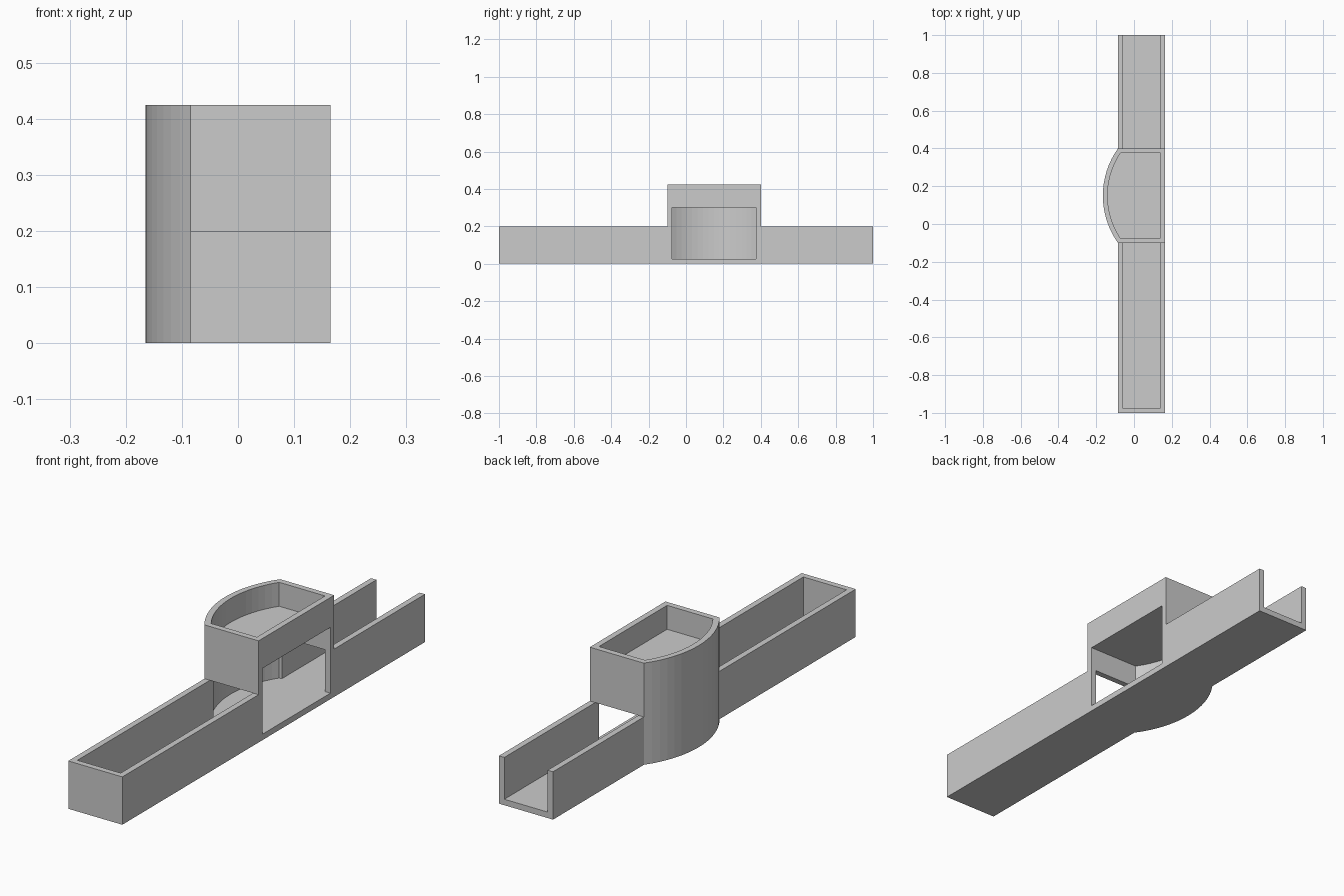
import bpy, bmesh, math

if "Cube" in bpy.data.objects:
    bpy.data.objects.remove(bpy.data.objects["Cube"])

W = 0.025                       # wall thickness
XL, XR = -0.085, 0.165          # trough sides
Y0, Y1 = -0.1, 0.4              # housing ends
LOW, TOP = 0.2, 0.425           # trough and housing heights
YC = (Y0 + Y1) / 2
R = 0.4306                      # bowed wall radius
CX = -0.165 + R
SEG = 16


def prism(name, pts, z0, z1):
    bm = bmesh.new()
    face = bm.faces.new([bm.verts.new((x, y, z0)) for x, y in pts])
    ext = bmesh.ops.extrude_face_region(bm, geom=[face])
    for g in ext["geom"]:
        if isinstance(g, bmesh.types.BMVert):
            g.co.z = z1
    bmesh.ops.recalc_face_normals(bm, faces=bm.faces)
    mesh = bpy.data.meshes.new(name)
    bm.to_mesh(mesh)
    bm.free()
    ob = bpy.data.objects.new(name, mesh)
    bpy.context.collection.objects.link(ob)
    return ob


def rect(x0, x1, y0, y1):
    return [(x0, y0), (x1, y0), (x1, y1), (x0, y1)]


def arc(r, half):
    # bowed left wall, from the rear end to the front end
    a = math.asin(half / r)
    angles = [a - 2 * a * i / SEG for i in range(SEG + 1)]
    return [(CX - r * math.cos(t), YC + r * math.sin(t)) for t in angles]


def cut(ob, cutter):
    cutter.hide_render = True
    mod = ob.modifiers.new(cutter.name, 'BOOLEAN')
    mod.operation = 'DIFFERENCE'
    mod.solver = 'EXACT'
    mod.object = cutter
    bpy.context.view_layer.objects.active = ob
    bpy.ops.object.modifier_apply(modifier=mod.name)
    bpy.data.objects.remove(cutter)


# Full outline: trough with the bowed housing in the middle
half = (Y1 - Y0) / 2
outline = [(XL, -1), (XR, -1), (XR, 1), (XL, 1)] + arc(R, half)
body = prism("trough_with_housing", outline, 0, TOP)

# Chamber open to the right, and shallow tray on top
inner = arc(R - W, half - W)
y0, y1 = Y0 + W, Y1 - W
cut(body, prism("chamber", inner + [(0.4, y0), (0.4, y1)], W, 0.3))
cut(body, prism("tray", inner + [(XR - W, y0), (XR - W, y1)], 0.325, 0.6))

# Channel closed at the front, open at the rear, running under the housing ends
ch = (XL + W, XR - W)
cut(body, prism("front_channel", rect(*ch, -1 + W, YC), W, LOW))
cut(body, prism("rear_channel", rect(*ch, YC, 1.2), W, LOW))

# Lower the trough on both sides of the housing, opening the channel
cut(body, prism("front_clearance", rect(-0.5, 0.5, -1.2, Y0), LOW, 0.6))
cut(body, prism("rear_clearance", rect(-0.5, 0.5, Y1, 1.2), LOW, 0.6))
